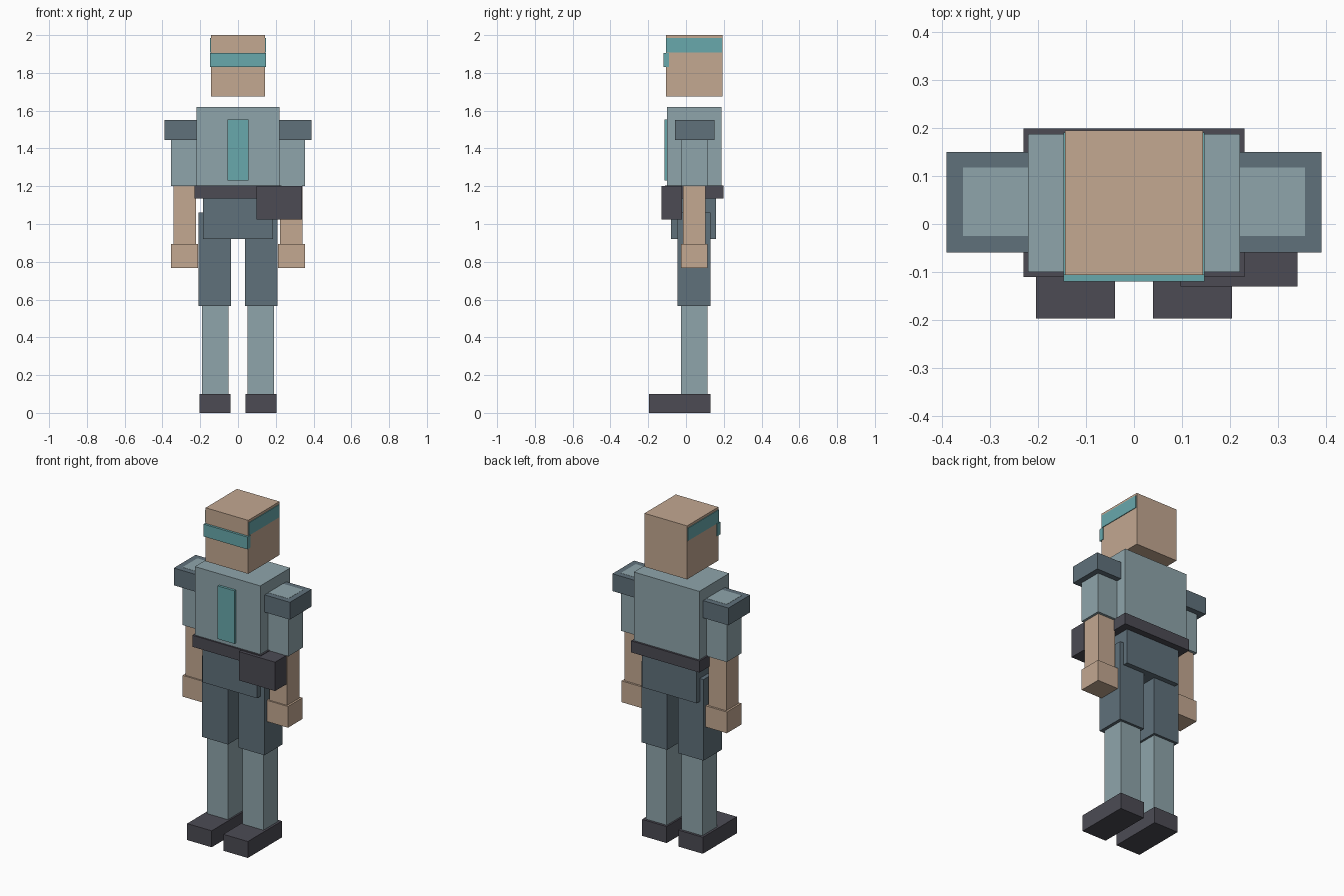
import bpy

default = bpy.data.objects.get("Cube")
if default:
    bpy.data.objects.remove(default, do_unlink=True)


def linear(c):
    c /= 255
    return c / 12.92 if c <= 0.04045 else ((c + 0.055) / 1.055) ** 2.4


def material(name, *rgb):
    mat = bpy.data.materials.new(name)
    mat.use_nodes = True
    colour = [linear(c) for c in rgb] + [1]
    mat.diffuse_color = colour
    mat.node_tree.nodes["Principled BSDF"].inputs["Base Color"].default_value = colour
    return mat


skin = material("skin tan", 195, 168, 145)
teal = material("bright teal", 104, 168, 172)
cloth = material("pale blue grey", 143, 165, 171)
slate = material("slate grey", 96, 113, 123)
dark = material("charcoal", 76, 75, 84)


def box(name, mat, x, y, z):
    """Box spanning the given (low, high) range on each axis."""
    spans = (x, y, z)
    bpy.ops.mesh.primitive_cube_add(size=1)
    obj = bpy.context.object
    obj.name = name
    obj.location = [(a + b) / 2 for a, b in spans]
    obj.scale = [b - a for a, b in spans]
    bpy.ops.object.transform_apply(location=True, rotation=False, scale=True)
    obj.data.materials.append(mat)


def pair(name, mat, x, y, z):
    """Matching boxes on the left (+x) and right (-x)."""
    box("left_" + name, mat, x, y, z)
    box("right_" + name, mat, (-x[1], -x[0]), y, z)


# Head with visor and side bands
box("head", skin, (-0.143, 0.143), (-0.106, 0.194), (1.675, 2.0))
box("visor", teal, (-0.147, 0.147), (-0.12, -0.09), (1.83, 1.905))
pair("head_band", teal, (0.14, 0.147), (-0.105, 0.19), (1.908, 1.985))

# Torso, chest stripe, belt and pouch
box("torso", cloth, (-0.22, 0.22), (-0.1, 0.187), (1.2, 1.62))
box("chest_stripe", teal, (-0.056, 0.056), (-0.115, -0.095), (1.23, 1.552))
box("belt", dark, (-0.23, 0.23), (-0.11, 0.199), (1.134, 1.204))
box("pouch", dark, (0.097, 0.34), (-0.13, -0.022), (1.025, 1.2))
box("pelvis", slate, (-0.184, 0.184), (-0.08, 0.16), (0.92, 1.16))

# Arms
pair("shoulder_pad", slate, (0.2, 0.39), (-0.059, 0.15), (1.445, 1.55))
pair("upper_arm", cloth, (0.21, 0.356), (-0.025, 0.117), (1.2, 1.551))
pair("forearm", skin, (0.223, 0.342), (-0.017, 0.102), (0.89, 1.21))
pair("hand", skin, (0.212, 0.354), (-0.026, 0.114), (0.766, 0.895))

# Legs
pair("thigh", slate, (0.036, 0.209), (-0.045, 0.13), (0.567, 1.06))
pair("shin", cloth, (0.049, 0.19), (-0.027, 0.115), (0.09, 0.57))
pair("shoe", dark, (0.039, 0.204), (-0.197, 0.13), (0, 0.1))
